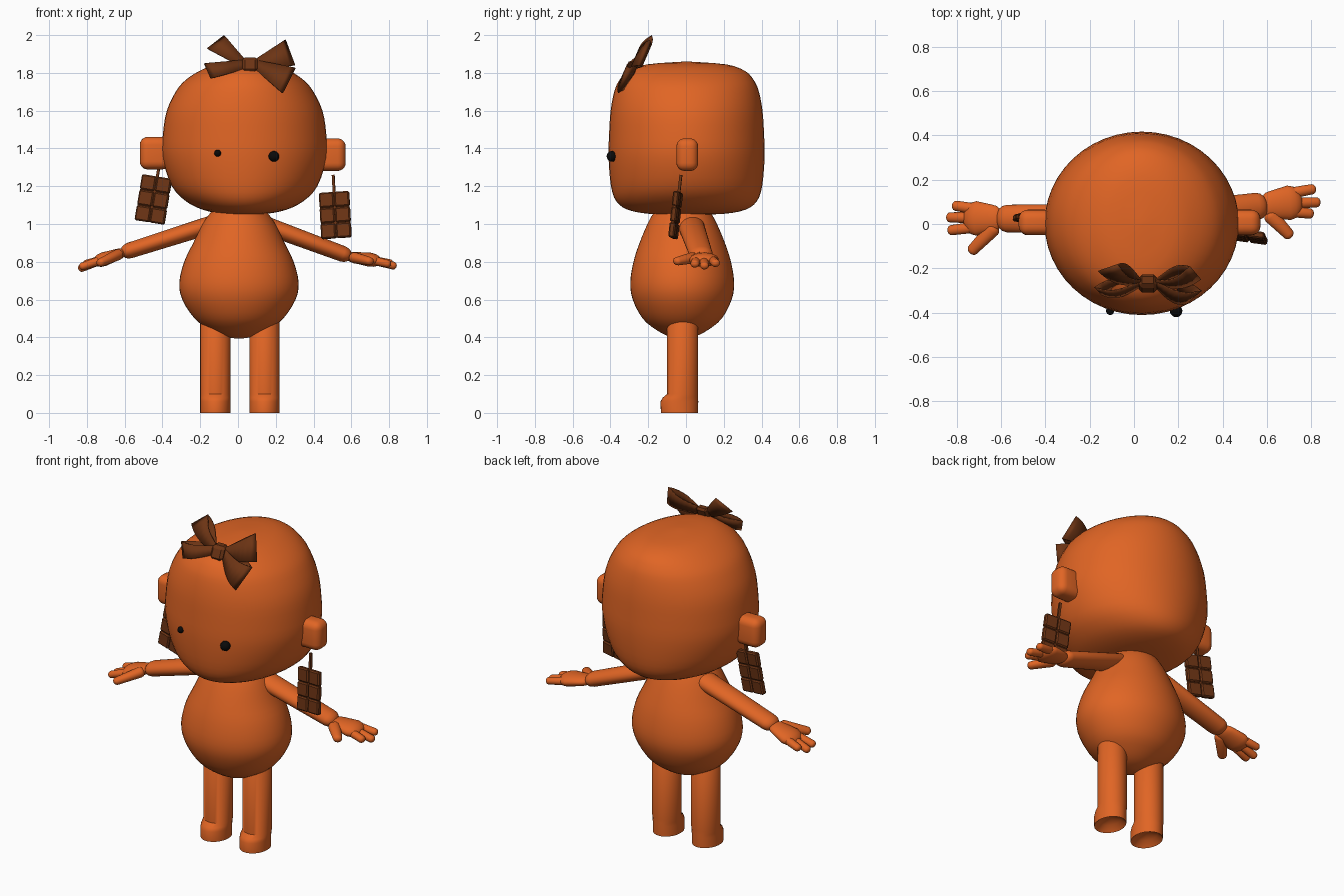
import bpy, bmesh, math
from mathutils import Vector, Matrix, Euler

if "Cube" in bpy.data.objects:
    bpy.data.objects.remove(bpy.data.objects["Cube"], do_unlink=True)


def material(name, rgb):
    m = bpy.data.materials.new(name)
    m.use_nodes = True
    color = (*rgb, 1)
    m.diffuse_color = color
    m.node_tree.nodes["Principled BSDF"].inputs["Base Color"].default_value = color
    return m


ORANGE = material("orange", (0.75, 0.13, 0.018))
BROWN = material("chocolate brown", (0.15, 0.034, 0.007))
BLACK = material("black", (0.003, 0.003, 0.003))


def finish(name, bm, mat, matrix=Matrix(), angle=None):
    """Turn a bmesh into an object, smooth when an angle is given."""
    bmesh.ops.recalc_face_normals(bm, faces=bm.faces)
    bm.transform(matrix)
    me = bpy.data.meshes.new(name)
    bm.to_mesh(me)
    bm.free()
    me.materials.append(mat)
    ob = bpy.data.objects.new(name, me)
    bpy.context.collection.objects.link(ob)
    if angle:
        bpy.ops.object.select_all(action='DESELECT')
        ob.select_set(True)
        bpy.context.view_layer.objects.active = ob
        bpy.ops.object.shade_smooth_by_angle(angle=math.radians(angle))
    return ob


def smooth_rings(pts, steps=3):
    """Catmull-Rom interpolation through ring tuples."""
    pts = [Vector(p) for p in pts]
    ext = [pts[0]] + pts + [pts[-1]]
    out = []
    for a, b, c, d in zip(ext, ext[1:], ext[2:], ext[3:]):
        for k in range(steps):
            t = k / steps
            out.append(b + (c - a) * t / 2 + (2 * a - 5 * b + 4 * c - d) * t**2 / 2
                       + (3 * b - a - 3 * c + d) * t**3 / 2)
    return out + [pts[-1]]


def loft(name, mat, rings, matrix=Matrix(), seg=40, angle=50):
    """Skin elliptical rings given as (z, rx, ry[, centre y])."""
    bm = bmesh.new()
    loops = []
    for r in rings:
        cy = r[3] if len(r) > 3 else 0
        loops.append([bm.verts.new((r[1] * math.cos(i * math.tau / seg),
                                    cy + r[2] * math.sin(i * math.tau / seg), r[0]))
                      for i in range(seg)])
    for lo, hi in zip(loops, loops[1:]):
        for i in range(seg):
            j = (i + 1) % seg
            bm.faces.new((lo[i], lo[j], hi[j], hi[i]))
    bm.faces.new(loops[0])
    bm.faces.new(loops[-1])
    return finish(name, bm, mat, matrix, angle)


def capsule(name, start, end, r0, r1, flat=1.0, seg=20):
    """Round-ended tapered limb; local x follows world y, flat thins it vertically."""
    start, end = Vector(start), Vector(end)
    axis = end - start
    length = axis.length
    z = axis.normalized()
    x = (Vector((0, 1, 0)) - z * z.y).normalized()
    y = z.cross(x)
    frame = Matrix.Translation(start) @ Matrix((x, y, z)).transposed().to_4x4()
    arc = [math.radians(a) for a in (5, 25, 45, 65, 90)]
    h0, h1 = r0 * 0.8, r1 * 0.8
    rings = [(h0 - h0 * math.cos(a), r0 * math.sin(a)) for a in arc]
    rings += [(length - h1 + h1 * math.cos(a), r1 * math.sin(a)) for a in reversed(arc)]
    return loft(name, ORANGE, [(h, r, r * flat) for h, r in rings], frame, seg)


# Head: rounded block, narrower across than deep near the crown
head = [(1.05, .01, .01), (1.053, .11, .19), (1.075, .22, .31), (1.12, .31, .372),
        (1.2, .385, .4), (1.35, .434, .413), (1.48, .432, .41), (1.6, .412, .402),
        (1.7, .365, .383), (1.76, .315, .357), (1.81, .24, .31), (1.845, .15, .21),
        (1.86, .01, .01)]
loft("head", ORANGE, smooth_rings(head), Matrix.Translation((.035, .003, 0)), 48, 70)

# Body: egg
body = [(.393, .01, .01), (.405, .08, .07), (.44, .155, .138), (.5, .235, .21),
        (.6, .3, .262), (.69, .316, .275), (.8, .29, .258), (.9, .242, .226),
        (1.0, .193, .184), (1.06, .15, .15), (1.1, .11, .11)]
loft("body", ORANGE, smooth_rings(body), Matrix.Translation((.005, -.02, 0)), 48, 70)

# Legs with a small toe and a hollowed sole
leg = [(.045, .01, .015, -.03), (.03, .05, .065, -.033), (0, .08, .098, -.035),
       (.06, .08, .1, -.035), (.08, .08, .094, -.03), (.1, .08, .082, -.018),
       (.5, .08, .082, -.018), (.54, .05, .05, -.018)]
for side, x in (("right", -.12), ("left", .14)):
    loft(side + "_leg", ORANGE, leg, Matrix.Translation((x, 0, 0)), 32, 40)

# Arms and hands: shoulder, wrist, palm end, then finger and thumb tips
ARMS = {
    "left": ((.1, .02, 1.01), (.6, .085, .825), (.74, .1, .805),
             ((.82, .16, .79), (.84, .098, .775), (.81, .045, .785)), (.71, -.06, .8)),
    "right": ((-.1, .02, 1.01), (-.62, .025, .845), (-.75, .025, .8),
              ((-.82, .085, .785), (-.845, .03, .76), (-.84, -.03, .77)), (-.74, -.13, .79)),
}
for side, (shoulder, wrist, palm, tips, thumb) in ARMS.items():
    capsule(side + "_arm", shoulder, wrist, .07, .062, .68, 28)
    w, p = Vector(wrist), Vector(palm)
    d = (p - w).normalized()
    capsule(side + "_palm", w - d * .03, p + d * .02, .062, .078, .48, 28)
    for n, tip in enumerate(tips):
        base = p - d * .04 + Vector((0, (tip[1] - p.y) * .7, 0))
        capsule(f"{side}_finger_{n + 1}", base, tip, .025, .023, .9)
    capsule(side + "_thumb", w + Vector((0, -.03, 0)), thumb, .035, .026, .85)

# Ears: rounded blocks
for side, x, z in (("right", -.44, 1.375), ("left", .49, 1.367)):
    bm = bmesh.new()
    bmesh.ops.create_cube(bm, size=1)
    bm.transform(Matrix.Diagonal((.16, .115, .172, 1)))
    bmesh.ops.bevel(bm, geom=bm.edges[:], offset=.042, segments=5, profile=.5, affect='EDGES')
    finish(side + "_ear", bm, ORANGE, Matrix.Translation((x, .007, z)), 60)

# Eyes: one small, one larger bead
for side, x, z, y, r in (("right", -.108, 1.375, -.392, .018), ("left", .19, 1.358, -.392, .028)):
    bm = bmesh.new()
    bmesh.ops.create_uvsphere(bm, u_segments=20, v_segments=12, radius=r)
    finish(side + "_eye", bm, BLACK, Matrix.Translation((x, y, z)), 60)


def add_box(bm, centre, size, bevel=0):
    made = bmesh.ops.create_cube(bm, size=1, matrix=Matrix.Translation(centre)
                                 @ Matrix.Diagonal((*size, 1)))
    if bevel:
        edges = {e for v in made["verts"] for e in v.link_edges}
        bmesh.ops.bevel(bm, geom=list(edges), offset=bevel, segments=1, affect='EDGES')


# Earrings: chocolate bar of two by three tiles hanging on a stick
for side, centre, tilt in (("left", (.515, -.055, 1.047), (-6, -4, -8)),
                           ("right", (-.448, .02, 1.13), (-4, 9, -10))):
    bm = bmesh.new()
    add_box(bm, (0, 0, 0), (.155, .014, .24))
    for col in (-1, 1):
        for row in (-1, 0, 1):
            add_box(bm, (col * .041, 0, row * .083), (.079, .032, .08), .007)
    add_box(bm, (0, .004, .165), (.014, .014, .1))
    turn = Euler([math.radians(a) for a in tilt]).to_matrix().to_4x4()
    finish(side + "_earring", bm, BROWN, Matrix.Translation(centre) @ turn)

# Bow: four folded ribbon loops fanning from a knot, leaning back with the head
# (corners are x, z offsets from the knot)
KNOT = Matrix.Translation((.063, -.268, 1.845)) @ Matrix.Shear('XY', 4, (0, 0))
LEAN = Matrix(((1, 0, 0, 0), (0, 1, .43, 0), (0, 0, 1, 0), (0, 0, 0, 1)))
LOOPS = {
    "upper_left": ((.187, .13), (.237, -.005), .02),
    "lower_left": ((.24, -.018), (.172, -.152), -.025),
    "upper_right": ((-.135, .153), (-.225, .083), .02),
    "lower_right": ((-.24, .005), (-.205, -.075), -.02),
}
STEPS = 8
for label, (top, bottom, shift) in LOOPS.items():
    bm = bmesh.new()
    sx = math.copysign(.025, top[0])
    path = [(k / STEPS, 1) for k in range(STEPS + 1)]
    path += [(k / STEPS, -1) for k in range(STEPS - 1, -1, -1)]
    rows = []
    for t, face in path:
        y = face * .026 * math.sin(math.pi * t ** 1.3) + shift * t
        rows.append([bm.verts.new((sx + (c[0] - sx) * t, y, z0 + (c[1] - z0) * t))
                     for c, z0 in ((top, .024), (bottom, -.024))])
    for a, b in zip(rows, rows[1:]):
        bm.faces.new((a[0], b[0], b[1], a[1]))
    ob = finish("bow_loop_" + label, bm, BROWN, KNOT @ LEAN, 60)
    solid = ob.modifiers.new("thickness", 'SOLIDIFY')
    solid.thickness = .007
    solid.offset = 0
bm = bmesh.new()
add_box(bm, (0, 0, 0), (.08, .06, .075), .014)
finish("bow_knot", bm, BROWN, KNOT @ LEAN)
